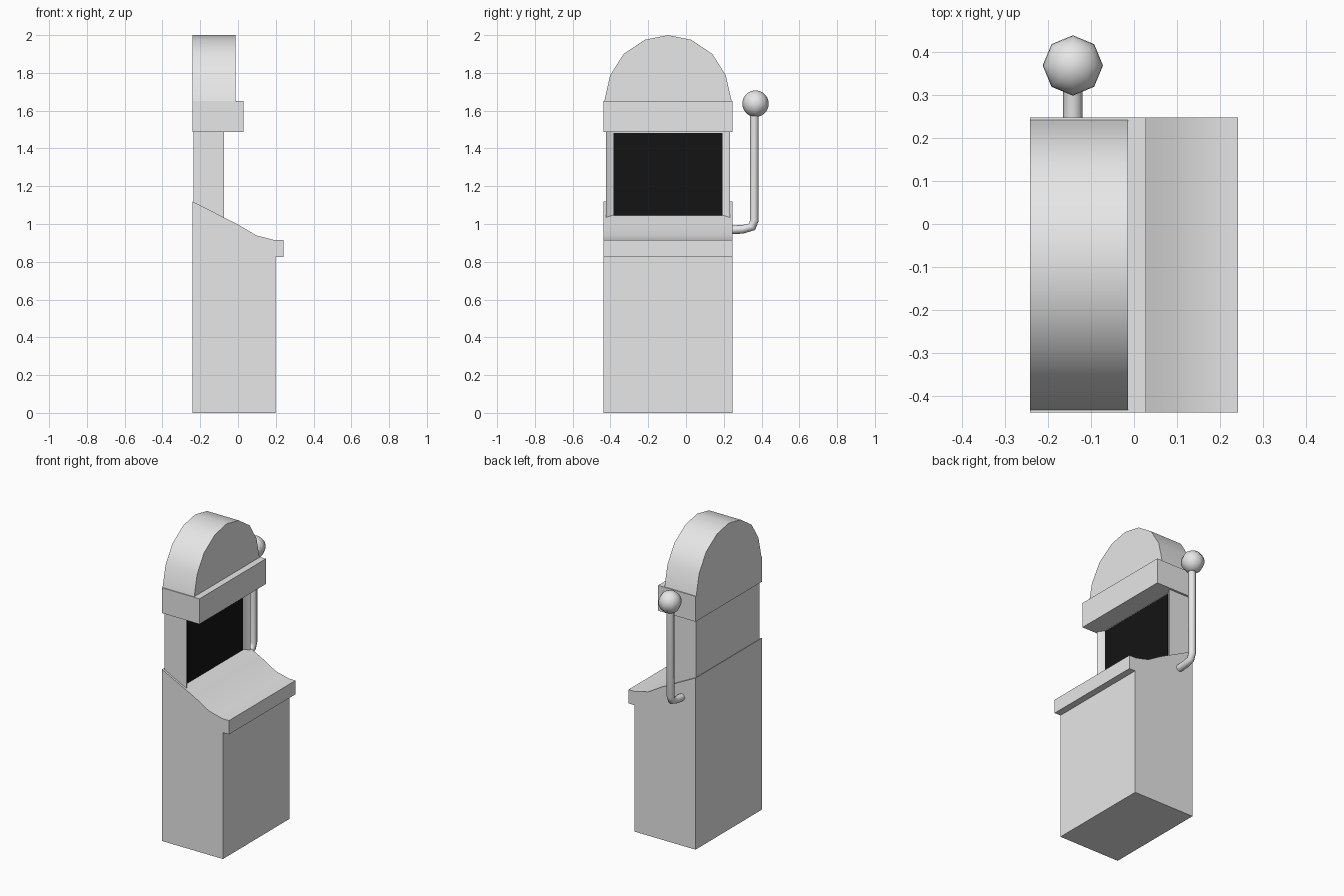
import bpy
import bmesh
from math import radians
from mathutils import Vector

cube = bpy.data.objects.get("Cube")
if cube:
    bpy.data.objects.remove(cube, do_unlink=True)


def material(name, rgb):
    m = bpy.data.materials.new(name)
    m.diffuse_color = (*rgb, 1)
    m.use_nodes = True
    m.node_tree.nodes["Principled BSDF"].inputs["Base Color"].default_value = (*rgb, 1)
    return m


grey = material("cabinet grey", (0.8, 0.8, 0.8))
black = material("screen black", (0.007, 0.007, 0.007))


def finish(bm, name, mat, angle):
    """Turn a bmesh into a smooth-shaded object with sharp creases."""
    bmesh.ops.recalc_face_normals(bm, faces=bm.faces)
    mesh = bpy.data.meshes.new(name)
    bm.to_mesh(mesh)
    bm.free()
    mesh.materials.append(mat)
    mesh.shade_smooth()
    mesh.set_sharp_from_angle(angle=radians(angle))
    obj = bpy.data.objects.new(name, mesh)
    bpy.context.collection.objects.link(obj)
    return obj


def prism(name, profile, axis, lo, hi, mat=grey):
    """Extrude a 2D profile along one axis; the profile uses the other two."""
    bm = bmesh.new()
    verts = []
    for p in profile:
        co = list(p)
        co.insert(axis, lo)
        verts.append(bm.verts.new(co))
    face = bm.faces.new(verts)
    grown = bmesh.ops.extrude_face_region(bm, geom=[face])["geom"]
    offset = Vector((0, 0, 0))
    offset[axis] = hi - lo
    bmesh.ops.translate(bm, vec=offset,
                        verts=[g for g in grown if isinstance(g, bmesh.types.BMVert)])
    return finish(bm, name, mat, 35)


def rect(a0, a1, b0, b1):
    return [(a0, b0), (a1, b0), (a1, b1), (a0, b1)]


X, Y, Z = 0, 1, 2
BACK, FRONT = -0.242, 0.242
SIDE_A, SIDE_B = -0.438, 0.247
MID = (SIDE_A + SIDE_B) / 2

# Lower cabinet with the curved console and front lip
prism("cabinet", [(BACK, 0), (0.198, 0), (0.198, 0.825), (FRONT, 0.825),
                  (FRONT, 0.915), (0.193, 0.915), (0.098, 0.939),
                  (0, 0.997), (BACK, 1.12)], Y, SIDE_A, SIDE_B)

# Screen housing with slanted jambs around the recess
half_out, half_in, rim, recess = 0.329, 0.288, -0.073, -0.1
prism("screen_housing", [(BACK + 0.007, MID - half_out), (rim, MID - half_out),
                         (recess, MID - half_in), (recess, MID + half_in),
                         (rim, MID + half_out), (BACK + 0.007, MID + half_out)],
      Z, 0.95, 1.49)
prism("screen", rect(MID - half_in, MID + half_in, 1.03, 1.482),
      X, recess - 0.002, recess + 0.003, black)

# Header box and arched top
prism("header", rect(BACK, 0.028, 1.487, 1.652), Y, SIDE_A, SIDE_B)
arch = [(0.337, 1.65), (0.306, 1.787), (0.235, 1.9), (0.123, 1.975)]
prism("arched_top", [(MID - d, z) for d, z in arch] + [(MID, 2.0)]
      + [(MID + d, z) for d, z in reversed(arch)], X, BACK, -0.014)

# Bent lever arm
LEVER_X, LEVER_Y = -0.142, 0.362
curve = bpy.data.curves.new("lever_path", "CURVE")
curve.dimensions = "3D"
curve.bevel_depth = 0.023
curve.bevel_resolution = 2
path = [(0.2, 0.967), (0.3, 0.972), (0.35, 0.985), (LEVER_Y, 1.02), (LEVER_Y, 1.62)]
spline = curve.splines.new("POLY")
spline.points.add(len(path) - 1)
for point, (y, z) in zip(spline.points, path):
    point.co = (LEVER_X, y, z, 1)
curve.materials.append(grey)
temp = bpy.data.objects.new("lever_path", curve)
bpy.context.collection.objects.link(temp)
bpy.context.view_layer.update()
arm = bpy.data.meshes.new_from_object(
    temp.evaluated_get(bpy.context.evaluated_depsgraph_get()))
bpy.data.objects.remove(temp, do_unlink=True)
arm.shade_smooth()
bpy.context.collection.objects.link(bpy.data.objects.new("lever_arm", arm))

# Lever knob
bm = bmesh.new()
bmesh.ops.create_uvsphere(bm, u_segments=8, v_segments=14, radius=0.07)
bmesh.ops.translate(bm, verts=bm.verts, vec=(LEVER_X, 0.368, 1.637))
finish(bm, "lever_knob", grey, 180)
